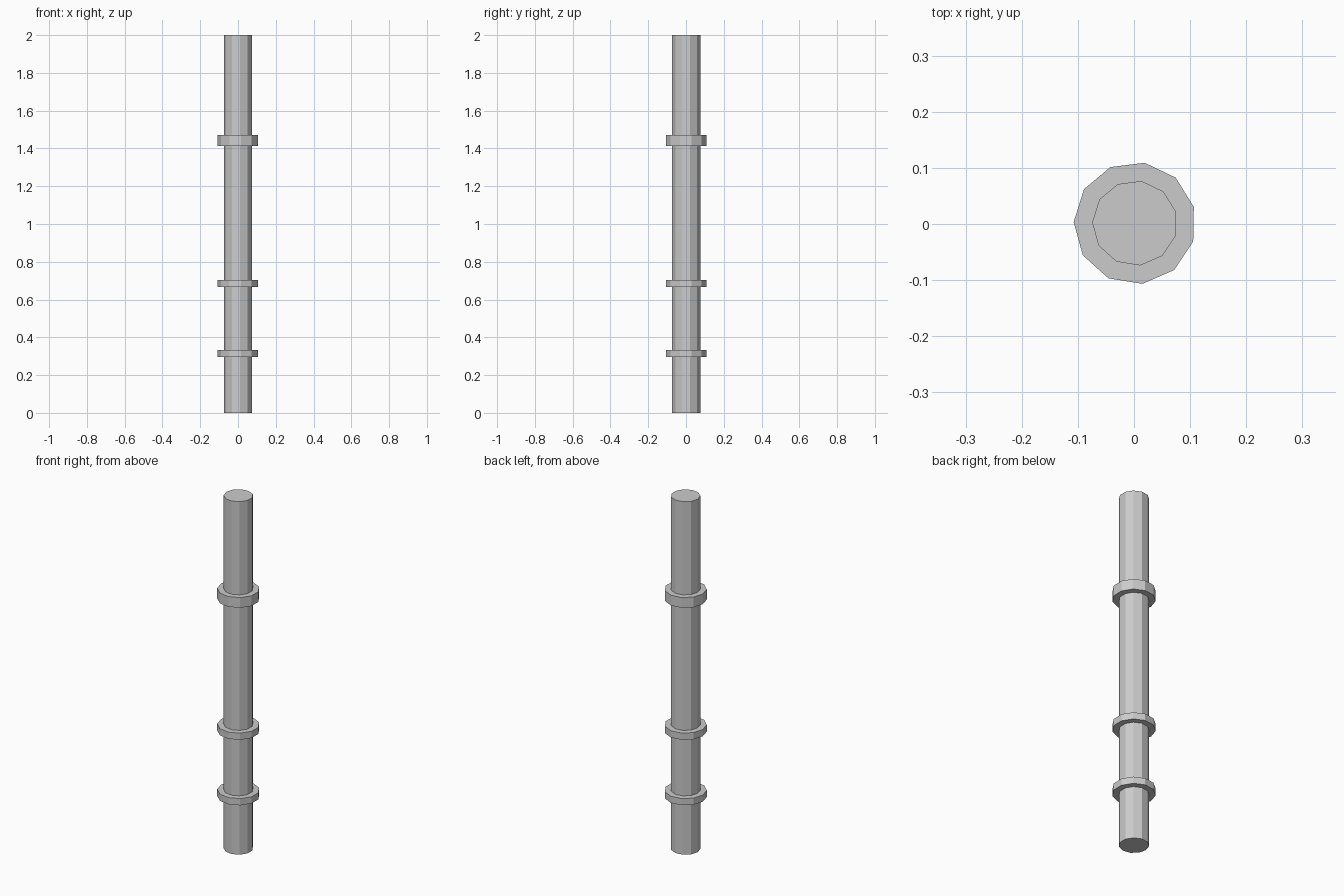
import bpy
import math

if "Cube" in bpy.data.objects:
    bpy.data.objects.remove(bpy.data.objects["Cube"])

SIDES = 11
PHASE = math.radians(179)      # direction of the first corner
CENTRE = (0.0015, 0.0015)


def prism(name, radius, z0, z1):
    """Flat-sided capped cylinder between two heights."""
    bpy.ops.mesh.primitive_cylinder_add(
        vertices=SIDES, radius=radius, depth=z1 - z0)
    obj = bpy.context.object
    obj.name = name
    # put the first corner (local +y) at the wanted direction
    obj.rotation_euler.z = PHASE - math.pi / 2
    obj.location = (*CENTRE, (z0 + z1) / 2)
    return obj


# Main pipe
prism("pipe", 0.076, 0.0, 2.0)

# Collars around the pipe
for name, z0, z1 in (("lower_collar", 0.295, 0.333),
                     ("middle_collar", 0.666, 0.704),
                     ("upper_collar", 1.414, 1.472)):
    prism(name, 0.109, z0, z1)
